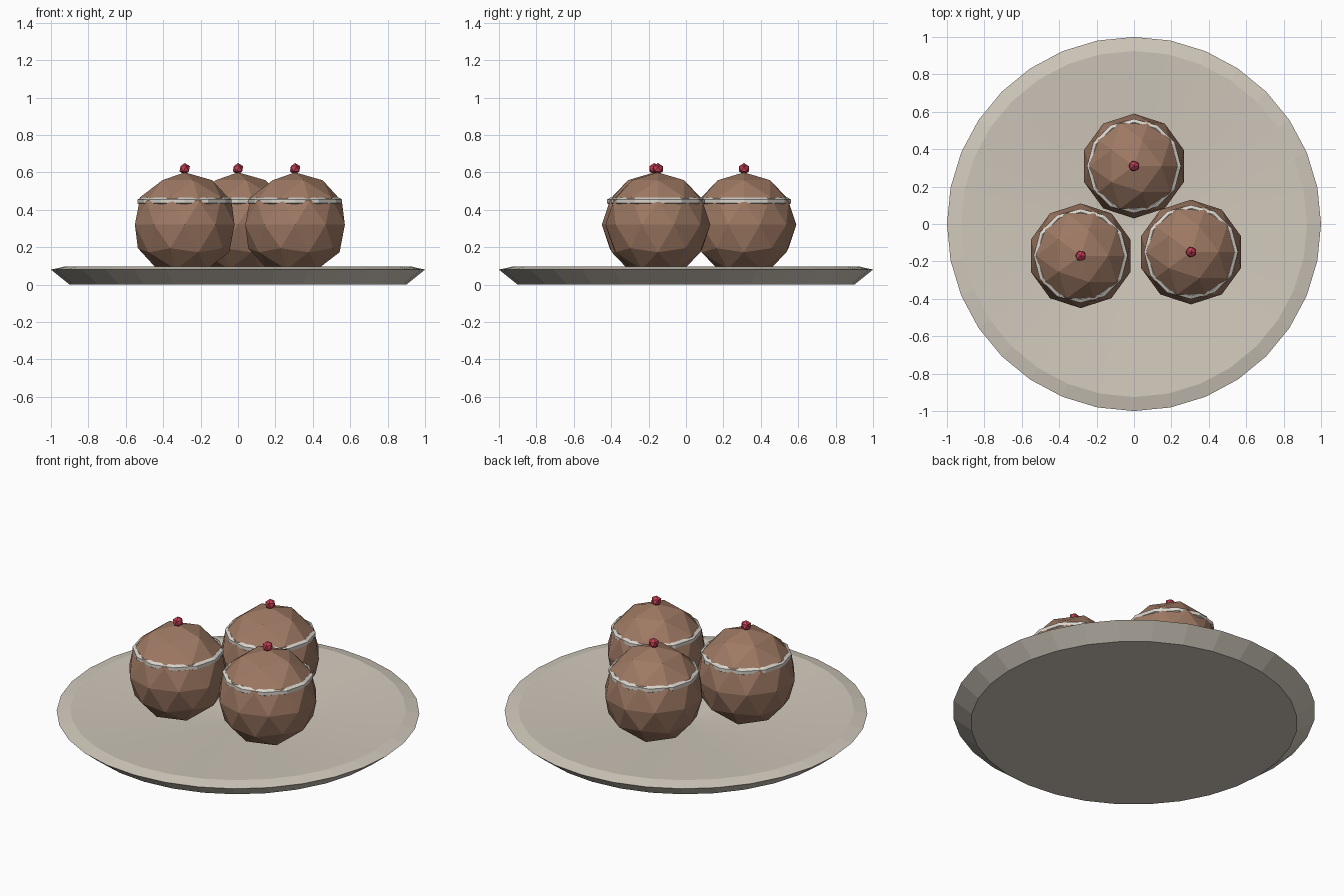
import bpy
import math

cube = bpy.data.objects.get("Cube")
if cube:
    bpy.data.objects.remove(cube, do_unlink=True)


def material(name, r, g, b):
    mat = bpy.data.materials.new(name)
    mat.use_nodes = True
    mat.diffuse_color = (r, g, b, 1)
    mat.node_tree.nodes["Principled BSDF"].inputs["Base Color"].default_value = (r, g, b, 1)
    return mat


cream = material("cream_ceramic", 0.63, 0.58, 0.50)
icing = material("white_icing", 0.69, 0.66, 0.60)
cake = material("brown_cake", 0.34, 0.19, 0.125)
cherry_red = material("cherry_red", 0.56, 0.05, 0.09)


def mesh_object(name, verts, faces, mat):
    mesh = bpy.data.meshes.new(name)
    mesh.from_pydata(verts, [], faces)
    mesh.materials.append(mat)
    obj = bpy.data.objects.new(name, mesh)
    bpy.context.collection.objects.link(obj)
    return obj


def ring(radius, z, count):
    step = math.tau / count
    return [(radius * math.cos(i * step), radius * math.sin(i * step), z) for i in range(count)]


def bridge(a, b, count):
    # Quads between two rings that start at vertex indices a and b
    return [(a + i, a + (i + 1) % count, b + (i + 1) % count, b + i) for i in range(count)]


def ball(name, radius, subdivisions, location, mat):
    bpy.ops.mesh.primitive_ico_sphere_add(subdivisions=subdivisions, radius=radius, location=location)
    obj = bpy.context.object
    obj.name = name
    obj.data.materials.append(mat)


def icing_band(name, location, major=0.234, minor=0.02, around=12, sides=6):
    # Low-poly hoop with a hexagonal section whose outer face is upright
    verts, faces = [], []
    for j in range(sides):
        angle = math.tau * (j + 0.5) / sides
        verts += ring(major + minor * math.cos(angle), minor * math.sin(angle), around)
        faces += bridge(j * around, (j + 1) % sides * around, around)
    mesh_object(name, verts, faces, mat=icing).location = location


# Plate: flat base, flared side, bevelled rim and shallow dished top
SEGMENTS = 32
profile = [(0.90, 0.0), (1.0, 0.08), (0.925, 0.097)]
verts, faces = [], [tuple(reversed(range(SEGMENTS)))]
for radius, z in profile:
    verts += ring(radius, z, SEGMENTS)
for level in range(len(profile) - 1):
    faces += bridge(level * SEGMENTS, (level + 1) * SEGMENTS, SEGMENTS)
centre, inner = len(verts), 2 * SEGMENTS
verts.append((0, 0, 0.035))
faces += [(inner + i, inner + (i + 1) % SEGMENTS, centre) for i in range(SEGMENTS)]
mesh_object("plate", verts, faces, cream)

# Three round cakes, each with an icing band and a cherry
for label, x, y in (("back", 0, 0.31), ("left", 0.305, -0.15), ("right", -0.285, -0.17)):
    ball(label + "_cake", 0.28, 2, (x, y, 0.32), cake)
    icing_band(label + "_icing_band", (x, y, 0.445))
    ball(label + "_cherry", 0.031, 1, (x, y, 0.619), cherry_red)
